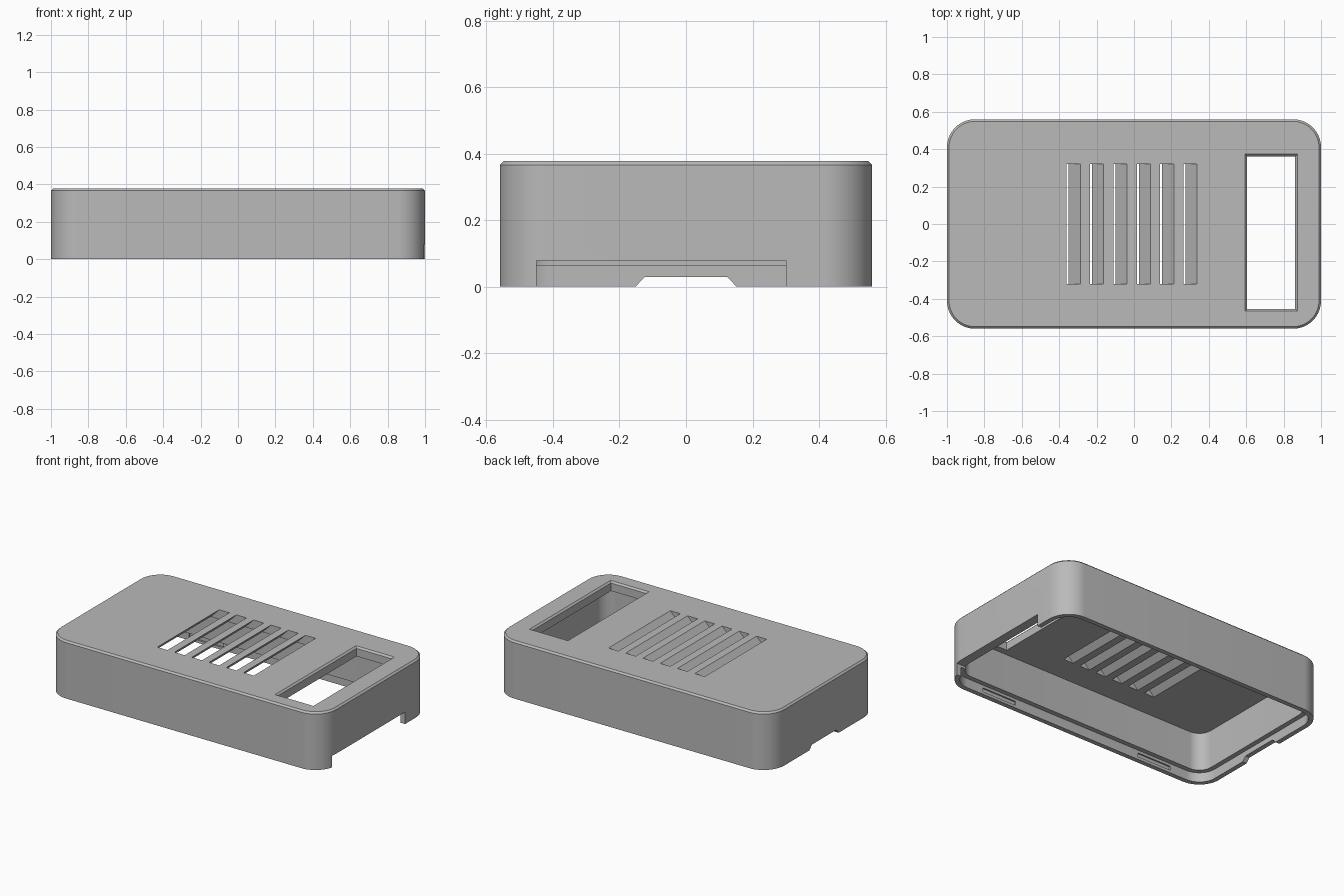
import bpy, bmesh, math

if "Cube" in bpy.data.objects:
    bpy.data.objects.remove(bpy.data.objects["Cube"])

L, W, H = 1.0, 0.56, 0.377      # half length, half width, height
R, T, C = 0.15, 0.0625, 0.011   # corner radius, wall thickness, edge chamfer
LIP = 0.031                     # thickness of the thin lower lip

grey = bpy.data.materials.new("grey plastic")
grey.diffuse_color = (0.49, 0.49, 0.49, 1)
grey.use_nodes = True
grey.node_tree.nodes["Principled BSDF"].inputs["Base Color"].default_value = grey.diffuse_color


def rounded_loop(inset, z, seg=14):
    """Rounded rectangle, moved inward by inset."""
    r, pts = R - inset, []
    for i, (sx, sy) in enumerate([(1, 1), (-1, 1), (-1, -1), (1, -1)]):
        for k in range(seg + 1):
            a = math.pi / 2 * (i + k / seg)
            pts.append((sx * (L - R) + r * math.cos(a),
                        sy * (W - R) + r * math.sin(a), z))
    return pts


def rect_loop(x0, x1, y0, y1, z):
    return [(x0, y0, z), (x1, y0, z), (x1, y1, z), (x0, y1, z)]


def loft(bm, loops):
    """Skin a stack of equal loops and cap both ends."""
    rings = [[bm.verts.new(p) for p in lp] for lp in loops]
    faces = []
    for a, b in zip(rings, rings[1:]):
        n = len(a)
        for i in range(n):
            j = (i + 1) % n
            faces.append(bm.faces.new((a[i], a[j], b[j], b[i])))
    faces.append(bm.faces.new(rings[0][::-1]))
    faces.append(bm.faces.new(rings[-1]))
    bmesh.ops.recalc_face_normals(bm, faces=faces)


def box(bm, x0, x1, y0, y1, z0, z1):
    loft(bm, [rect_loop(x0, x1, y0, y1, z0), rect_loop(x0, x1, y0, y1, z1)])


def to_object(bm, name):
    me = bpy.data.meshes.new(name)
    bm.to_mesh(me)
    bm.free()
    ob = bpy.data.objects.new(name, me)
    bpy.context.collection.objects.link(ob)
    me.materials.append(grey)
    return ob


# Hollow shell: ceiling, inner wall, ledge, lip, outer wall, top chamfer
bm = bmesh.new()
loft(bm, [rounded_loop(i, z) for i, z in [
    (T, H - T), (T, T), (LIP, T), (LIP, 0), (0, 0), (0, H - C), (C, H)]])
shell = to_object(bm, "case_shell")

# Cutters
bm = bmesh.new()
# slanted vent slots
for i in range(6):
    x, w = -0.36 + 0.125 * i, 0.073
    up, down = 0.03, T + 0.03
    loft(bm, [rect_loop(x - down, x - down + w, -0.32, 0.32, H - down),
              rect_loop(x + up, x + up + w, -0.32, 0.32, H + up)])
# screen window with chamfered rim
loft(bm, [rect_loop(0.605 - g, 0.862 + g, -0.455 - g, 0.362 + g, z)
          for g, z in [(0, H - 0.1), (0, H - C), (C, H), (C, H + 0.05)]])
# port opening in the right end
box(bm, L - 0.12, L + 0.1, -0.45, 0.30, -0.05, 0.078)
# tapered pry notch in the left end
x0, x1 = -L - 0.1, -L + 0.05
loft(bm, [[(x, -0.175, -0.025), (x, 0.175, -0.025),
           (x, 0.125, 0.028), (x, -0.125, 0.028)] for x in (x0, x1)])
# snap recesses inside the lip
for sx in (-0.6, 0.6):
    for s in (-1, 1):
        y = s * (W - LIP)
        box(bm, sx - 0.125, sx + 0.125, y - 0.01, y + 0.01, 0.018, 0.045)
cutter = to_object(bm, "opening_cutter")
cutter.hide_render = True

mod = shell.modifiers.new("openings", 'BOOLEAN')
mod.operation, mod.solver, mod.object = 'DIFFERENCE', 'EXACT', cutter
bpy.context.view_layer.objects.active = shell
shell.select_set(True)
bpy.ops.object.modifier_apply(modifier=mod.name)
bpy.data.objects.remove(cutter)
bpy.ops.object.shade_smooth_by_angle(angle=math.radians(30))
